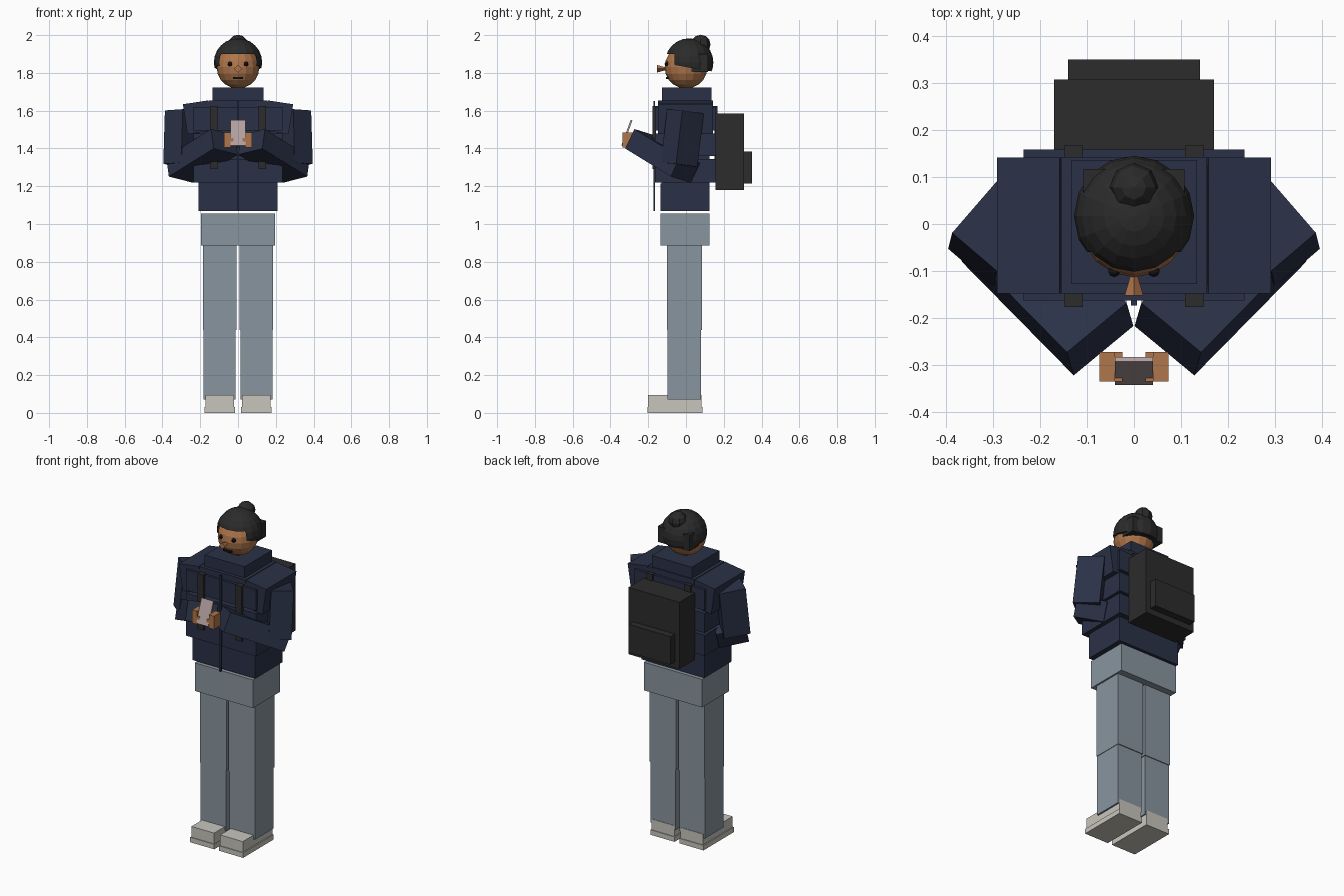
import bpy, bmesh
from math import radians
from mathutils import Vector, Matrix

if "Cube" in bpy.data.objects:
    bpy.data.objects.remove(bpy.data.objects["Cube"], do_unlink=True)


def material(name, rgb):
    m = bpy.data.materials.new(name)
    m.use_nodes = True
    m.diffuse_color = (*rgb, 1)
    m.node_tree.nodes["Principled BSDF"].inputs["Base Color"].default_value = (*rgb, 1)
    return m


navy = material("navy jacket", (.023, .031, .062))
grey = material("grey trousers", (.25, .30, .35))
cream = material("cream shoes", (.58, .56, .51))
skin = material("skin", (.43, .18, .07))
black = material("black hair", (.024, .024, .024))
charcoal = material("charcoal bag", (.025, .025, .025))
ink = material("dark features", (.008, .008, .008))
rose = material("rose grey phone", (.45, .35, .35))


def finish(name, bm, mat):
    bmesh.ops.recalc_face_normals(bm, faces=bm.faces)
    me = bpy.data.meshes.new(name)
    bm.to_mesh(me)
    bm.free()
    me.materials.append(mat)
    ob = bpy.data.objects.new(name, me)
    bpy.context.collection.objects.link(ob)
    return ob


def oriented_box(name, center, axes, size, mat):
    """Box whose local axes are three direction vectors."""
    bm = bmesh.new()
    bmesh.ops.create_cube(bm, size=1)
    rot = Matrix([Vector(a).normalized() for a in axes]).transposed()
    for v in bm.verts:
        v.co = Vector(center) + rot @ (v.co * Vector(size))
    return finish(name, bm, mat)


def box(name, x, y, z, mat):
    """Axis-aligned box from three ranges."""
    center = [(a + b) / 2 for a, b in (x, y, z)]
    size = [b - a for a, b in (x, y, z)]
    return oriented_box(name, center, Matrix.Identity(3), size, mat)


def wide(name, half, y, z, mat):
    return box(name, (-half, half), y, z, mat)


def ball(name, center, r, mat, segs=16, rings=10):
    bm = bmesh.new()
    bmesh.ops.create_uvsphere(bm, u_segments=segs, v_segments=rings, radius=r,
                              matrix=Matrix.Translation(center))
    return finish(name, bm, mat)


# Torso: stacked padded bands around a core
wide("trouser_seat", .195, (-.135, .125), (.885, 1.055), grey)
wide("jacket_hem", .21, (-.135, .125), (1.068, 1.215), navy)
wide("jacket_core", .21, (-.13, .125), (1.2, 1.64), navy)
for i, (lo, hi) in enumerate([(1.22, 1.345), (1.36, 1.478), (1.495, 1.62)]):
    wide(f"jacket_band_{i + 1}", .235, (-.163, .158), (lo, hi), navy)
wide("jacket_yoke", .155, (-.148, .143), (1.6, 1.655), navy)
wide("collar", .134, (-.128, .136), (1.64, 1.722), navy)
wide("zipper", .006, (-.173, -.163), (1.068, 1.65), navy)

# Backpack
wide("backpack", .17, (.155, .307), (1.18, 1.585), charcoal)
wide("backpack_pocket", .14, (.3, .35), (1.215, 1.385), charcoal)

for side, s in (("left", 1), ("right", -1)):
    def span(a, b):
        return (a, b) if s > 0 else (-b, -a)

    def mir(v):
        return Vector((v[0] * s, v[1], v[2]))

    # Legs and shoes
    box(side + "_thigh", span(.008, .185), (-.1, .085), (.44, .885), grey)
    box(side + "_shin", span(.013, .182), (-.098, .08), (.07, .44), grey)
    box(side + "_shoe", span(.02, .172), (-.2, .083), (.03, .095), cream)
    box(side + "_sole", span(.016, .178), (-.205, .087), (0, .03), cream)

    # Backpack strap: front, over the shoulder, back
    strap = span(.108, .148)
    box(side + "_strap_front", strap, (-.177, -.16), (1.29, 1.62), charcoal)
    box(side + "_strap_top", strap, (-.177, .168), (1.605, 1.625), charcoal)
    box(side + "_strap_back", strap, (.15, .168), (1.29, 1.62), charcoal)

    # Sleeve: shoulder cap, upper arm, forearm
    slope = Vector((.99, 0, -.15))
    oriented_box(side + "_shoulder", mir((.213, -.003, 1.565)),
                 [mir(slope), (0, 1, 0), mir((.15, 0, .99))], (.135, .29, .16), navy)
    down = Vector((.03, -.12, -1)).normalized()
    across = Vector((-.65, .76, 0))
    across = (across - down * across.dot(down)).normalized()
    oriented_box(side + "_upper_arm", mir((.295, -.02, 1.455)),
                 [mir(across), mir(across.cross(down)), mir(down)], (.15, .125, .285), navy)
    along = Vector((-.64, -.65, .40)).normalized()
    width = Vector((-.117, .118, -.04))
    width = (width - along * width.dot(along)).normalized()
    tip = Vector((.072, -.245, 1.435))
    length = .37
    oriented_box(side + "_forearm", mir(tip - along * length / 2),
                 [mir(width), mir(along.cross(width)), mir(along)], (.168, .115, length), navy)

    # Hand with curled fingers and thumb around the phone
    box(side + "_hand", span(.04, .073), (-.335, -.272), (1.405, 1.485), skin)
    box(side + "_fingers", span(.025, .05), (-.29, -.272), (1.41, 1.48), skin)
    box(side + "_thumb", span(.025, .05), (-.335, -.318), (1.41, 1.455), skin)

    # Eye
    ball(side + "_eye", mir((.042, -.1, 1.847)), .013, ink, 8, 6)

# Phone, leaning back
lean = radians(20)
rot = Matrix.Rotation(-lean, 3, "X")
oriented_box("phone", (0, -.313, 1.482), [rot.col[0], rot.col[1], rot.col[2]],
             (.08, .01, .145), rose)

# Head, nose and mouth
ball("head", (0, 0, 1.83), .113, skin)
bm = bmesh.new()
bmesh.ops.create_cone(bm, cap_ends=True, segments=4, radius1=.02, radius2=.007, depth=.045,
                      matrix=Matrix.Translation((0, -.13, 1.822)) @ Matrix.Rotation(radians(-90), 4, "X"))
finish("nose", bm, skin)
wide("mouth", .027, (-.106, -.09), (1.767, 1.777), ink)

# Hair cap: sphere trimmed by a sloping rim with an opening at the forehead
bm = bmesh.new()
bmesh.ops.create_uvsphere(bm, u_segments=16, v_segments=12, radius=.128,
                          matrix=Matrix.Translation((0, .017, 1.855)))
cuts = [((0, -.1, 1.848), (0, .17, 1), True), ((0, 0, 1.9), (0, 0, 1), False),
        ((0, -.06, 0), (0, 1, 0), False)]
for point, normal, trim in cuts:
    bmesh.ops.bisect_plane(bm, geom=bm.verts[:] + bm.edges[:] + bm.faces[:],
                           plane_co=point, plane_no=normal, clear_inner=trim)
    if trim:
        bmesh.ops.holes_fill(bm, edges=[e for e in bm.edges if e.is_boundary])
front = [f for f in bm.faces if f.calc_center_median().z < 1.9 and f.calc_center_median().y < -.06]
bmesh.ops.delete(bm, geom=front, context="FACES")
finish("hair_cap", bm, black)
wide("hair_back", .107, (.03, .117), (1.805, 1.9), black)
ball("hair_bun", (0, .078, 1.95), .052, black, 8, 6)
